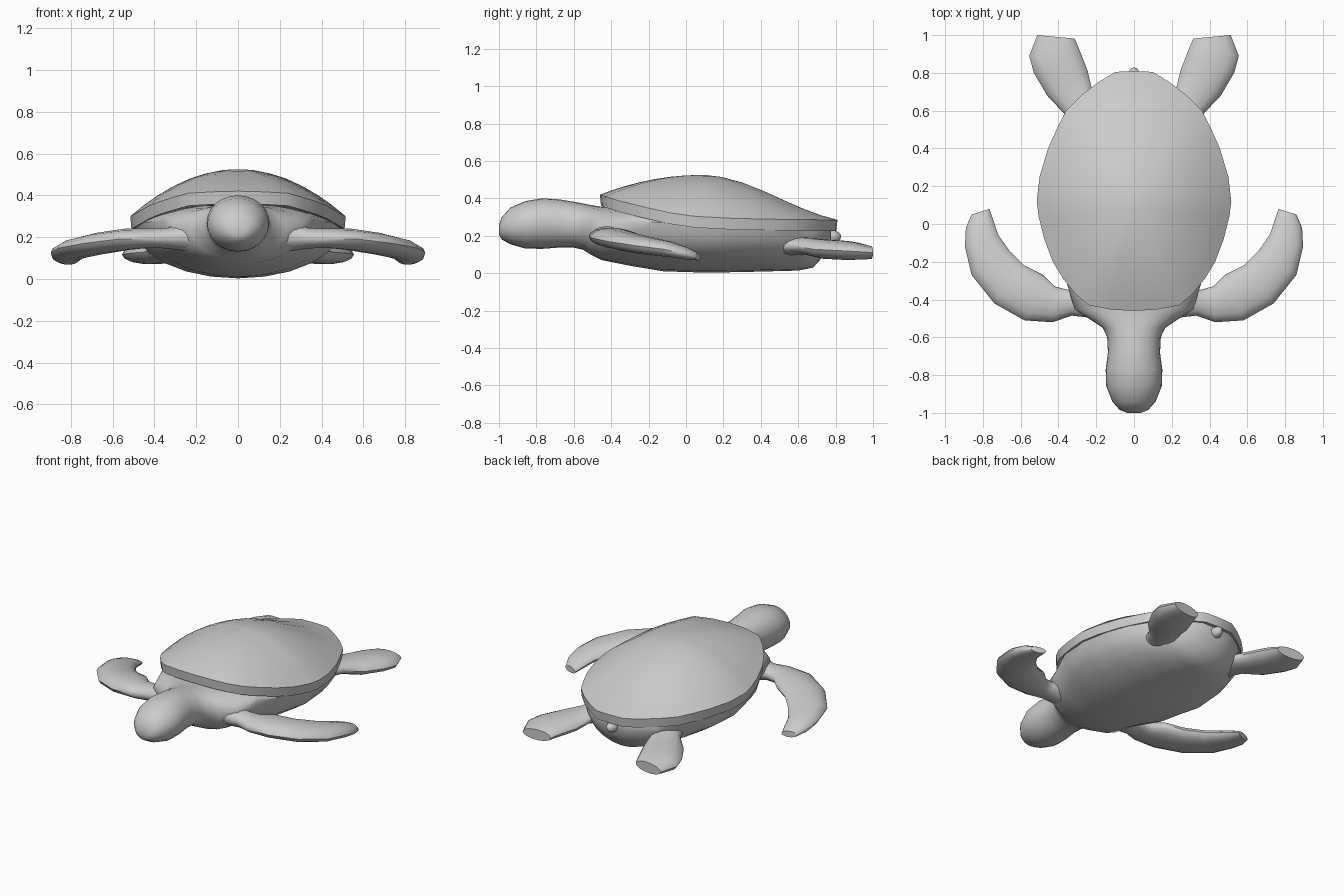
import bpy, bmesh, math

if "Cube" in bpy.data.objects:
    bpy.data.objects.remove(bpy.data.objects["Cube"])


def finish(name, bm, angle=40):
    bmesh.ops.recalc_face_normals(bm, faces=bm.faces)
    mesh = bpy.data.meshes.new(name)
    bm.to_mesh(mesh)
    bm.free()
    obj = bpy.data.objects.new(name, mesh)
    bpy.context.collection.objects.link(obj)
    bpy.ops.object.select_all(action='DESELECT')
    obj.select_set(True)
    bpy.context.view_layer.objects.active = obj
    bpy.ops.object.shade_smooth_by_angle(angle=math.radians(angle))
    return obj


def loft(name, rings, angle=40):
    """Skin a list of equal-length closed rings and cap both ends."""
    bm = bmesh.new()
    rows = [[bm.verts.new(p) for p in r] for r in rings]
    n = len(rows[0])
    for a, b in zip(rows, rows[1:]):
        for i in range(n):
            bm.faces.new((a[i], a[(i + 1) % n], b[(i + 1) % n], b[i]))
    for r in (rows[0], rows[-1]):
        mid = [sum(v.co[k] for v in r) / n for k in range(3)]
        c = bm.verts.new(mid)
        for i in range(n):
            bm.faces.new((r[i], r[(i + 1) % n], c))
    return finish(name, bm, angle)


# Shell: half outline (x, y, rim height), mirrored, then domed
half = [(0, -.46, .42), (.12, -.453, .417), (.24, -.43, .41), (.31, -.37, .39),
        (.375, -.29, .37), (.43, -.2, .348), (.475, -.08, .322), (.505, .04, .305),
        (.515, .12, .30), (.50, .25, .293), (.455, .4, .29), (.41, .5, .288),
        (.36, .6, .287), (.28, .68, .286), (.19, .75, .285), (.1, .805, .285),
        (0, .81, .285)]
outline = half + [(-x, y, z) for x, y, z in half[-2:0:-1]]
CY, TOP = .08, .525


def shell_ring(t, drop=0.0):
    ring = []
    for x, y, rim in outline:
        dy = y - CY
        rear = max(0, dy / .73) ** 2
        dome = 1 - t * t
        slope = .65 * (1 + math.cos(math.pi * t)) / 2 + .35 * dome
        f = dome * (1 - rear) + slope * rear
        z = rim + (TOP - rim) * f if drop == 0 else rim - drop
        ring.append((x * t, CY + dy * t, z))
    return ring


rings = [shell_ring(t) for t in (.04, .15, .3, .45, .6, .75, .88, 1)]
rings += [shell_ring(.99, .06), shell_ring(.88, .05), shell_ring(.5, .04)]
loft("shell", rings, 35)

# Head, neck and belly: (y, half width, top z, widest z, bottom z)
sections = [(-1.0, .035, .255, .23, .205), (-.985, .075, .30, .24, .18),
            (-.94, .115, .35, .25, .155), (-.86, .147, .385, .26, .132),
            (-.77, .15, .40, .27, .13), (-.68, .138, .395, .265, .137),
            (-.6, .142, .382, .26, .137), (-.55, .165, .373, .25, .125),
            (-.51, .225, .365, .235, .10), (-.45, .315, .355, .24, .07),
            (-.3, .36, .36, .28, .04), (-.12, .45, .34, .27, .01),
            (.1, .495, .30, .25, .003), (.3, .475, .29, .245, .006),
            (.45, .425, .285, .24, .01), (.6, .335, .28, .235, .014),
            (.68, .26, .27, .23, .03), (.725, .20, .265, .225, .08),
            (.775, .11, .26, .215, .15)]
N = 24
rings = []
for y, w, top, mid, low in sections:
    ring = []
    for i in range(N):
        a = math.tau * i / N
        s = math.sin(a)
        ring.append((w * math.cos(a), y, mid + s * (top - mid if s > 0 else mid - low)))
    rings.append(ring)
loft("body_and_head", rings)


# Flippers: (outer x, outer y, inner x, inner y, z, half thickness)
def flipper(name, rows, side):
    rings = []
    for ox, oy, ix, iy, z, h in rows:
        ring = []
        for i in range(14):
            a = math.tau * i / 14
            k = (1 + math.cos(a)) / 2
            ring.append((side * (ix + (ox - ix) * k), iy + (oy - iy) * k,
                         z + h * math.sin(a)))
        rings.append(ring)
    return loft(name, rings, 50)


front = [(.20, -.50, .22, -.28, .21, .085), (.33, -.485, .345, -.35, .195, .05),
         (.43, -.52, .42, -.33, .195, .047), (.58, -.51, .48, -.27, .19, .052),
         (.74, -.42, .58, -.22, .17, .052), (.86, -.27, .66, -.14, .147, .048),
         (.895, -.12, .72, -.055, .128, .042), (.89, -.02, .745, .02, .107, .034),
         (.86, .05, .765, .08, .088, .02)]
hind = [(.32, .46, .13, .60, .16, .07), (.37, .585, .22, .70, .145, .045),
        (.46, .68, .245, .81, .128, .052), (.53, .80, .28, .90, .122, .052),
        (.555, .89, .30, .95, .117, .046), (.512, 1.0, .315, .982, .11, .035)]
for side, label in ((1, "left"), (-1, "right")):
    flipper("front_flipper_" + label, front, side)
    flipper("hind_flipper_" + label, hind, side)

# Tail nub
bm = bmesh.new()
bmesh.ops.create_uvsphere(bm, u_segments=12, v_segments=8, radius=1)
for v in bm.verts:
    v.co = (v.co.x * .036, .77 + v.co.y * .06, .195 + v.co.z * .036)
finish("tail", bm)
